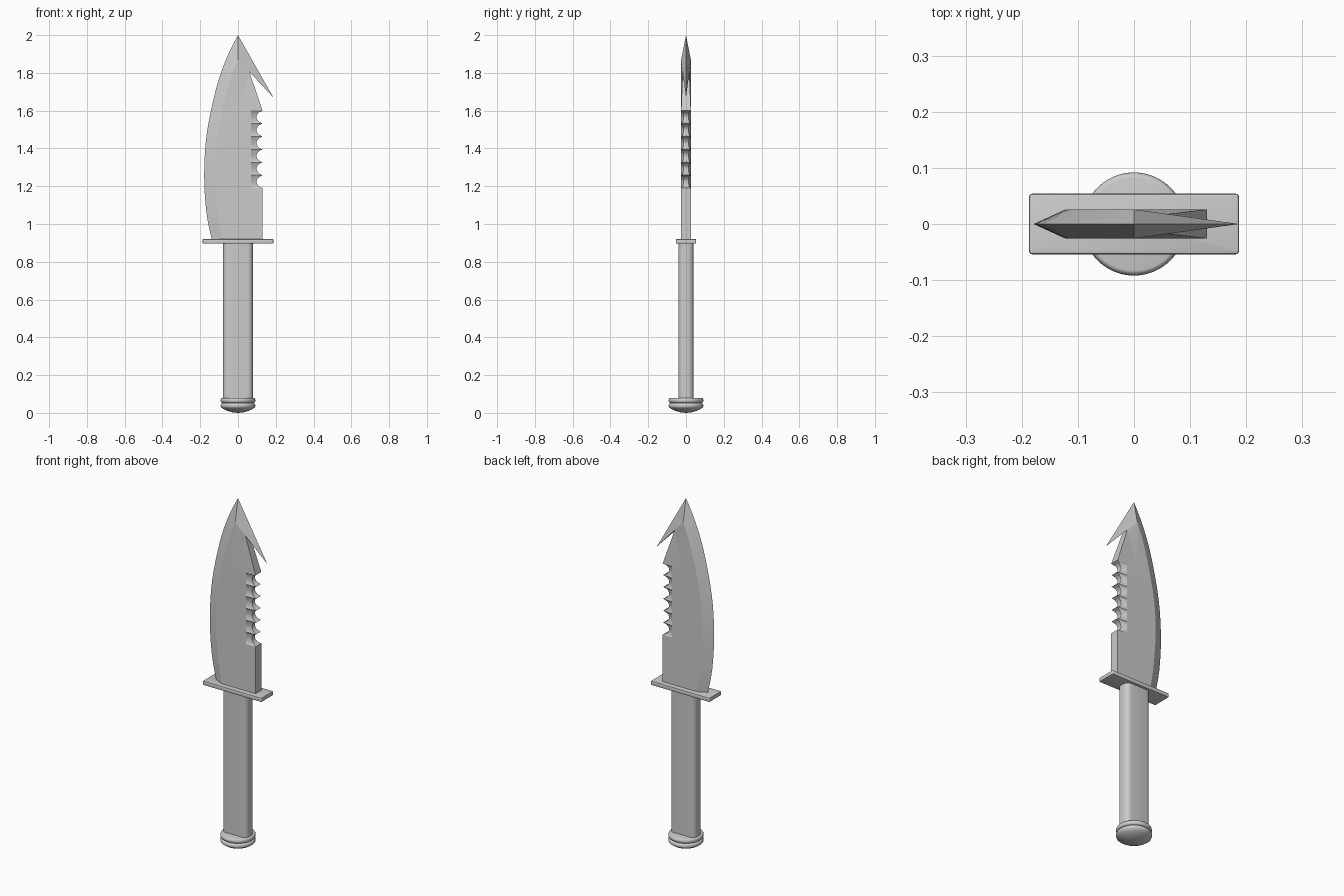
import bpy, bmesh, math

cube = bpy.data.objects.get("Cube")
if cube:
    bpy.data.objects.remove(cube, do_unlink=True)

grey = bpy.data.materials.new("steel grey")
grey.use_nodes = True
GREY = (0.6, 0.6, 0.6, 1)
grey.diffuse_color = GREY
grey.node_tree.nodes["Principled BSDF"].inputs["Base Color"].default_value = GREY


def finish(bm, name, smooth=True):
    bmesh.ops.recalc_face_normals(bm, faces=bm.faces)
    mesh = bpy.data.meshes.new(name)
    bm.to_mesh(mesh)
    bm.free()
    mesh.materials.append(grey)
    ob = bpy.data.objects.new(name, mesh)
    bpy.context.collection.objects.link(ob)
    if smooth:
        bpy.ops.object.select_all(action='DESELECT')
        ob.select_set(True)
        bpy.context.view_layer.objects.active = ob
        bpy.ops.object.shade_smooth_by_angle(angle=math.radians(35))
    return ob


def box(name, hx, hy, z0, z1, corner, rim=0):
    """Box with rounded upright edges and an optional softened rim."""
    bm = bmesh.new()
    bmesh.ops.create_cube(bm, size=1)
    for v in bm.verts:
        v.co = (v.co.x * 2 * hx, v.co.y * 2 * hy, z0 + (v.co.z + 0.5) * (z1 - z0))
    upright = [e for e in bm.edges if abs(e.verts[0].co.z - e.verts[1].co.z) > 1e-4]
    bmesh.ops.bevel(bm, geom=upright, offset=corner, segments=6, profile=0.5, affect='EDGES')
    if rim:
        flat = [e for e in bm.edges if abs(e.verts[0].co.z - e.verts[1].co.z) < 1e-4]
        bmesh.ops.bevel(bm, geom=flat, offset=rim, segments=2, profile=0.5, affect='EDGES')
    return finish(bm, name)


def lathe(name, profile, steps=48):
    bm = bmesh.new()
    vs = [bm.verts.new((r, 0, z)) for r, z in profile]
    es = [bm.edges.new(p) for p in zip(vs, vs[1:])]
    bmesh.ops.spin(bm, geom=vs + es, cent=(0, 0, 0), axis=(0, 0, 1),
                   angle=2 * math.pi, steps=steps)
    bmesh.ops.remove_doubles(bm, verts=bm.verts, dist=1e-5)
    return finish(bm, name)


def smooth_path(pts, n):
    """Catmull-Rom samples through the points."""
    out = []
    ext = [pts[0]] + pts + [pts[-1]]
    for a, b, c, d in zip(ext, ext[1:], ext[2:], ext[3:]):
        for k in range(n):
            t = k / n
            out.append(tuple(0.5 * (2 * q + (r - p) * t + (2 * p - 5 * q + 4 * r - s) * t * t
                             + (3 * q - p - 3 * r + s) * t ** 3) for p, q, r, s in zip(a, b, c, d)))
    return out + [pts[-1]]


# Blade: half-face patches of (x, z, half thickness), mirrored and joined
H = 0.026
edge = smooth_path([(-0.137, 0.91), (-0.167, 1.06), (-0.179, 1.26), (-0.165, 1.48),
                    (-0.115, 1.72), (-0.06, 1.88), (0, 2.0)], 4)
ridge = smooth_path([(-0.085, 0.91), (-0.108, 1.06), (-0.122, 1.26), (-0.112, 1.45),
                     (-0.072, 1.65), (-0.036, 1.78), (0, 1.87)], 4)
edge = [(x, z, 0) for x, z in edge]
ridge = [(x, z, H) for x, z in ridge]
tip, peak = edge[-1], ridge[-1]
barb = (0.187, 1.67, 0)
root = (0.06, 1.87 - 0.2 * 0.06 / 0.187, H * (1 - 0.06 / 0.187))
shoulder, centre = (0.13, 1.6, H), (0, 1.61, H)

# cutting bevel, hooked point and upper facets
patches = [[a, b, c, d] for a, b, c, d in zip(edge, edge[1:], ridge[1:], ridge)]
patches += [[tip, peak, root, barb], [centre, root, peak]]

# serrated spine
TEETH, Z0, Z1, GROOVE, ARC = 6, 1.19, 1.6, 0.07, 8
inner, outer = [], []
for i in range(TEETH * ARC + 1):
    s = math.sin(math.pi * (i % ARC) / ARC) ** 0.6 if i % ARC else 0
    z = Z0 + (Z1 - Z0) * i / (TEETH * ARC)
    end = i in (0, TEETH * ARC)
    inner.append((GROOVE, z, H))
    outer.append((0.13 - 0.032 * s, z, (H if end else 0.022) - 0.009 * s))
patches += [[a, b, c, d] for a, b, c, d in zip(inner, inner[1:], outer[1:], outer)]
patches.append([centre, inner[-1], shoulder, root])

# flat cheek
patches.append(ridge + [centre] + inner[::-1] + [outer[0], (0.13, 0.91, H)])

bm = bmesh.new()
for side in (-1, 1):
    for patch in patches:
        bm.faces.new([bm.verts.new((x, side * h, z)) for x, z, h in patch])
bmesh.ops.remove_doubles(bm, verts=bm.verts, dist=1e-5)
# spine walls join each open edge to its mirror image
lookup = {tuple(round(c, 4) + 0.0 for c in v.co): v for v in bm.verts}


def mirror(v):
    return lookup[tuple(round(c, 4) + 0.0 for c in (v.co.x, -v.co.y, v.co.z))]


for e in [e for e in bm.edges if e.is_boundary and sum(v.co.y for v in e.verts) < 0]:
    a, b = e.verts
    loop = list(dict.fromkeys([a, b, mirror(b), mirror(a)]))
    if len(loop) > 2 and not bm.faces.get(loop):
        bm.faces.new(loop)
bmesh.ops.triangulate(bm, faces=[f for f in bm.faces if len(f.verts) > 4])
blade = finish(bm, "blade", smooth=False)
bpy.ops.object.select_all(action='DESELECT')
blade.select_set(True)
bpy.context.view_layer.objects.active = blade
bpy.ops.object.shade_smooth_by_angle(angle=math.radians(8))

# Guard and grip
box("guard", 0.187, 0.054, 0.896, 0.92, 0.006, 0.004)
box("grip", 0.08, 0.04, 0.07, 0.9, 0.03)

# Pommel: two rounded rings over a shallow dome
ring = [(0.083 + 0.009 * math.cos(a), 0.066 + 0.013 * math.sin(a))
        for a in (math.radians(90 - 22.5 * k) for k in range(9))]
lower = [(0.083 + 0.009 * math.cos(a), 0.038 + 0.013 * math.sin(a))
         for a in (math.radians(90 - 22.5 * k) for k in range(7))]
dome = [(0.075, 0.019), (0.055, 0.01), (0.03, 0.003), (0, 0)]
lathe("pommel", [(0, 0.079)] + ring + [(0.078, 0.052)] + lower + dome)
